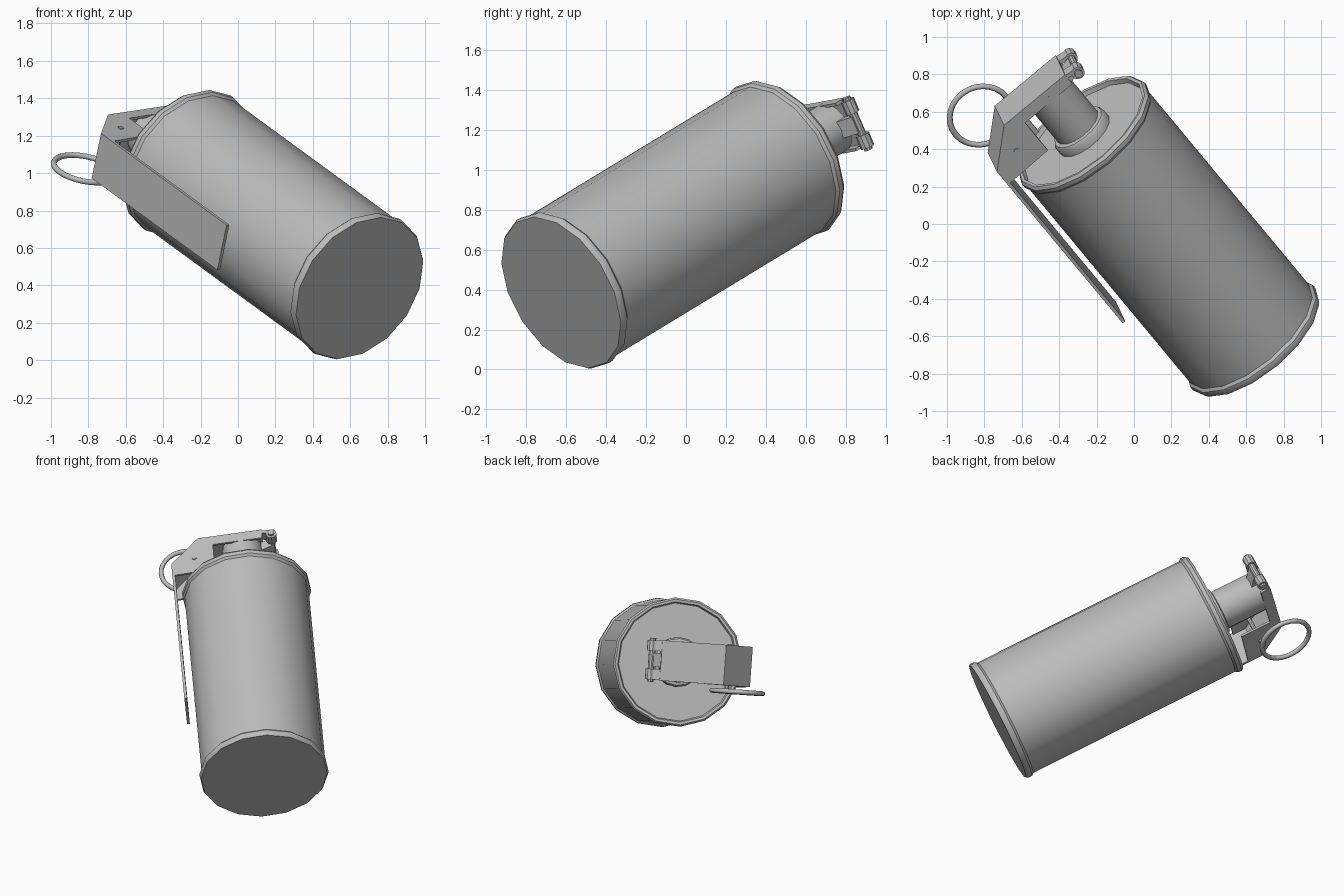
import bpy, bmesh, math
from mathutils import Vector, Matrix

if "Cube" in bpy.data.objects:
    bpy.data.objects.remove(bpy.data.objects["Cube"])

# Tilted frame: U points to the lever side, V across the lever, W along the can
W = Vector((-0.579, 0.697, 0.423)).normalized()
V = Vector((0.188, -0.391, 0.902))
V = (V - W * V.dot(W)).normalized()
U = V.cross(W)
FRAME = Matrix.Translation((0.65, -0.625, 0.385)) @ Matrix((U, V, W)).transposed().to_4x4()

grey = bpy.data.materials.new("grey metal")
grey.diffuse_color = (0.5, 0.5, 0.5, 1)
grey.use_nodes = True
grey.node_tree.nodes["Principled BSDF"].inputs["Base Color"].default_value = grey.diffuse_color


def finish(name, bm, angle=35):
    bmesh.ops.recalc_face_normals(bm, faces=bm.faces)
    bm.transform(FRAME)
    mesh = bpy.data.meshes.new(name)
    bm.to_mesh(mesh)
    bm.free()
    mesh.materials.append(grey)
    ob = bpy.data.objects.new(name, mesh)
    bpy.context.collection.objects.link(ob)
    bpy.context.view_layer.objects.active = ob
    ob.select_set(True)
    bpy.ops.object.shade_smooth_by_angle(angle=math.radians(angle))
    ob.select_set(False)


def lathe(name, profile, sides, turn=0.0):
    """Stack rings of (radius, height) and cap both ends."""
    bm = bmesh.new()
    rings = []
    for r, h in profile:
        angles = [turn + math.tau * i / sides for i in range(sides)]
        rings.append([bm.verts.new((r * math.cos(a), r * math.sin(a), h)) for a in angles])
    for a, b in zip(rings, rings[1:]):
        for i in range(sides):
            j = (i + 1) % sides
            bm.faces.new((a[i], a[j], b[j], b[i]))
    bm.faces.new(rings[0])
    bm.faces.new(rings[-1])
    finish(name, bm)


def plate(name, outline, v0, v1):
    """Extrude an outline of (u, w) points from v0 to v1."""
    bm = bmesh.new()
    face = bm.faces.new([bm.verts.new((u, v0, w)) for u, w in outline])
    ext = bmesh.ops.extrude_face_region(bm, geom=[face])
    moved = [g for g in ext["geom"] if isinstance(g, bmesh.types.BMVert)]
    bmesh.ops.translate(bm, verts=moved, vec=(0, v1 - v0, 0))
    finish(name, bm, 20)


def cross_pin(name, u, w, v0, v1, r, sides=10):
    """Cylinder lying across the lever."""
    bm = bmesh.new()
    m = Matrix.Translation((u, (v0 + v1) / 2, w)) @ Matrix.Rotation(math.pi / 2, 4, 'X')
    bmesh.ops.create_cone(bm, cap_ends=True, segments=sides, radius1=r, radius2=r,
                          depth=v1 - v0, matrix=m)
    finish(name, bm)


# Can with rolled rims and a recessed lid
lathe("can_body", [(0.418, 0), (0.427, 0.015), (0.425, 0.04), (0.412, 0.055),
                   (0.412, 1.55), (0.425, 1.565), (0.427, 1.59), (0.415, 1.607),
                   (0.398, 1.605), (0.39, 1.58)], 16, math.radians(6.3))

# Neck with its collar
lathe("neck", [(0.165, 1.57), (0.165, 1.625), (0.155, 1.64), (0.135, 1.645),
               (0.135, 1.95)], 16)

# Safety lever: bent strip with two side cheeks
outer = [(0.475, 0.62), (0.475, 1.78), (0.285, 1.975), (-0.14, 1.995)]
inner = [(-0.14, 1.975), (0.277, 1.955), (0.457, 1.772), (0.457, 0.62)]
plate("safety_lever", outer + inner, -0.133, 0.133)
cheek = [(0.47, 1.68), (0.47, 1.778), (0.282, 1.97), (-0.14, 1.99),
         (-0.14, 1.925), (0.19, 1.91), (0.19, 1.70)]
for side, label in ((-1, "lower"), (1, "upper")):
    plate("lever_cheek_" + label, cheek, side * 0.118, side * 0.133)

# Hinge behind the neck: bracket, thin pin and two knuckles
plate("hinge_bracket", [(-0.10, 1.88), (-0.10, 1.95), (-0.19, 1.98), (-0.21, 1.93)], -0.045, 0.045)
cross_pin("hinge_pin", -0.2, 1.955, -0.145, 0.145, 0.022)
for side, label in ((-1, "lower"), (1, "upper")):
    a, b = sorted((side * 0.06, side * 0.13))
    cross_pin("hinge_knuckle_" + label, -0.2, 1.955, a, b, 0.036)
    plate("hinge_tab_" + label, [(-0.13, 1.97), (-0.13, 1.99), (-0.2, 1.985), (-0.2, 1.955)], a, b)

# Pull pin and ring
cross_pin("pull_pin", 0.32, 1.81, -0.18, 0.14, 0.015, 8)
bm = bmesh.new()
R, r, n, k = 0.17, 0.016, 28, 8
loops = []
for i in range(n):
    a = math.tau * i / n
    loops.append([])
    for j in range(k):
        b = math.tau * j / k
        d = R + r * math.cos(b)
        loops[-1].append(bm.verts.new((0.38 + d * math.cos(a), -0.172 + r * math.sin(b),
                                       1.96 + d * math.sin(a))))
for i in range(n):
    p, q = loops[i], loops[(i + 1) % n]
    for j in range(k):
        bm.faces.new((p[j], p[(j + 1) % k], q[(j + 1) % k], q[j]))
finish("pull_ring", bm, 60)
